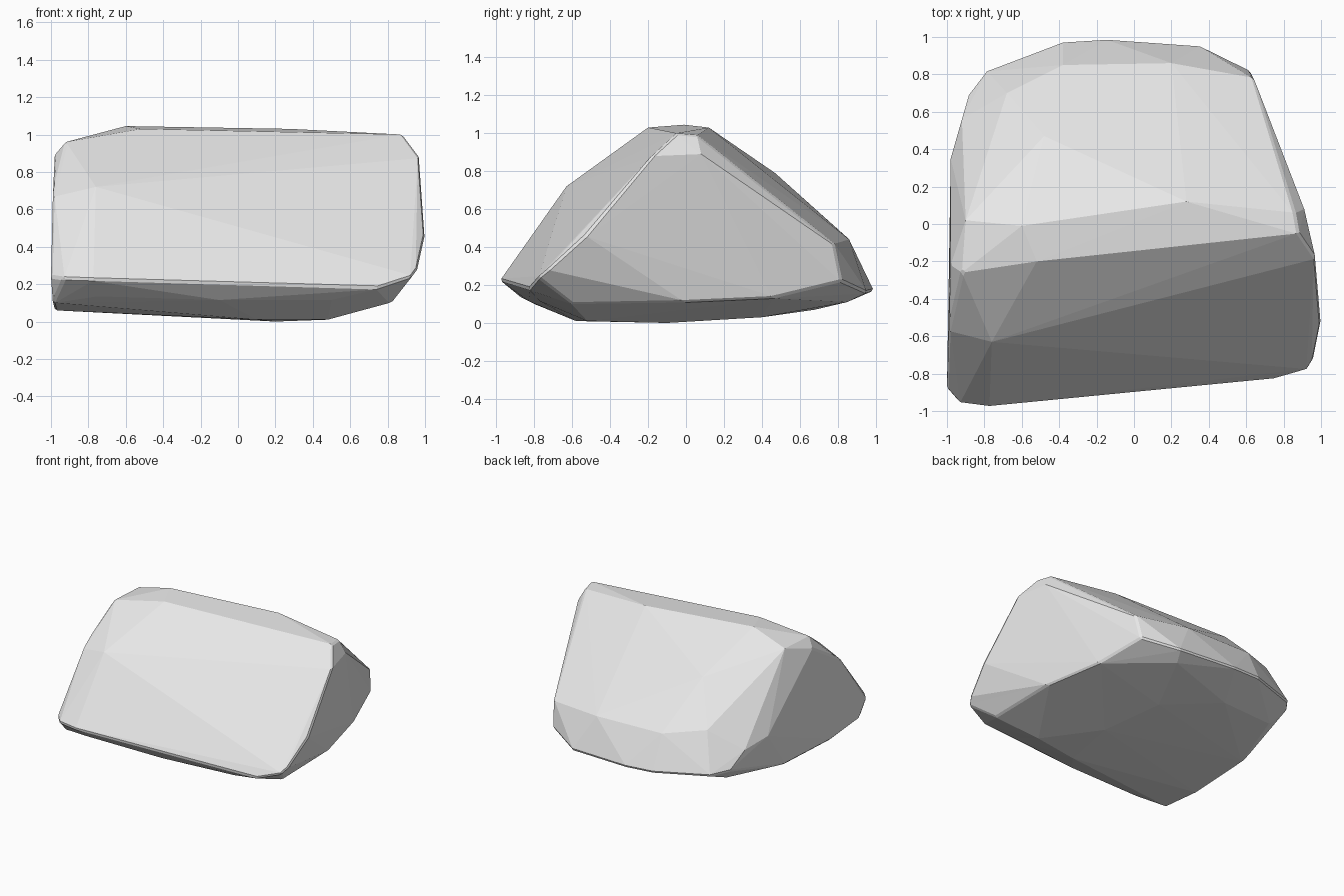
import bpy, bmesh

# Corner points of the boulder, grouped by region; the facets are their convex hull
ridge = [(-0.52, -0.2, 1.03), (-0.92, -0.26, 0.96), (-0.98, -0.22, 0.89),
         (-0.6, -0.01, 1.045), (-0.9, 0.02, 0.96), (0.28, 0.12, 1.03),
         (0.86, 0.06, 0.99), (0.88, -0.05, 1.0)]
front_rim = [(-0.76, -0.63, 0.72), (-0.99, -0.56, 0.68), (-1.0, -0.88, 0.24),
             (-0.93, -0.96, 0.23), (-0.78, -0.98, 0.225), (0.75, -0.83, 0.18),
             (0.93, -0.78, 0.24), (0.96, -0.73, 0.28)]
right_side = [(1.0, -0.53, 0.46), (0.97, -0.18, 0.88), (0.91, 0.08, 0.89),
              (0.64, 0.78, 0.42), (0.62, 0.82, 0.22), (0.82, -0.6, 0.10),
              (0.82, 0.0, 0.11), (0.72, 0.45, 0.13)]
back_side = [(-0.48, 0.47, 0.79), (0.2, 0.86, 0.44), (-0.38, 0.85, 0.45),
             (-0.68, 0.70, 0.5), (0.35, 0.955, 0.16), (-0.15, 0.99, 0.17),
             (-0.38, 0.975, 0.18), (-0.79, 0.82, 0.2), (-0.88, 0.70, 0.22)]
left_side = [(-0.98, 0.35, 0.4), (-0.92, 0.56, 0.35), (-0.98, -0.45, 0.06),
             (-0.99, -0.8, 0.1), (-0.96, 0.1, 0.07)]
underside = [(0.48, -0.52, 0.01), (0.2, -0.1, 0.0), (0.1, -0.58, 0.01),
             (-0.1, -0.83, 0.115), (-0.75, -0.87, 0.135), (0.5, -0.77, 0.115),
             (0.1, 0.4, 0.03), (-0.3, 0.68, 0.07), (0.3, 0.85, 0.11),
             (-0.8, 0.6, 0.11)]

bm = bmesh.new()
for region in (ridge, front_rim, right_side, back_side, left_side, underside):
    for p in region:
        bm.verts.new(p)
hull = bmesh.ops.convex_hull(bm, input=bm.verts)
bmesh.ops.delete(bm, geom=[v for v in bm.verts if not v.link_faces], context='VERTS')

# Light chipping of the sharp edges
bmesh.ops.recalc_face_normals(bm, faces=bm.faces)
sharp = [e for e in bm.edges if e.calc_face_angle(0) > 0.6]
bmesh.ops.bevel(bm, geom=sharp, offset=0.012, segments=1, affect='EDGES',
                clamp_overlap=True)
bmesh.ops.recalc_face_normals(bm, faces=bm.faces)

mesh = bpy.data.meshes.new("boulder")
bm.to_mesh(mesh)
bm.free()
boulder = bpy.data.objects.new("boulder", mesh)
bpy.context.collection.objects.link(boulder)

# Single stone colour
stone = bpy.data.materials.new("pale_grey_stone")
stone.diffuse_color = (0.8, 0.8, 0.8, 1)
mesh.materials.append(stone)
